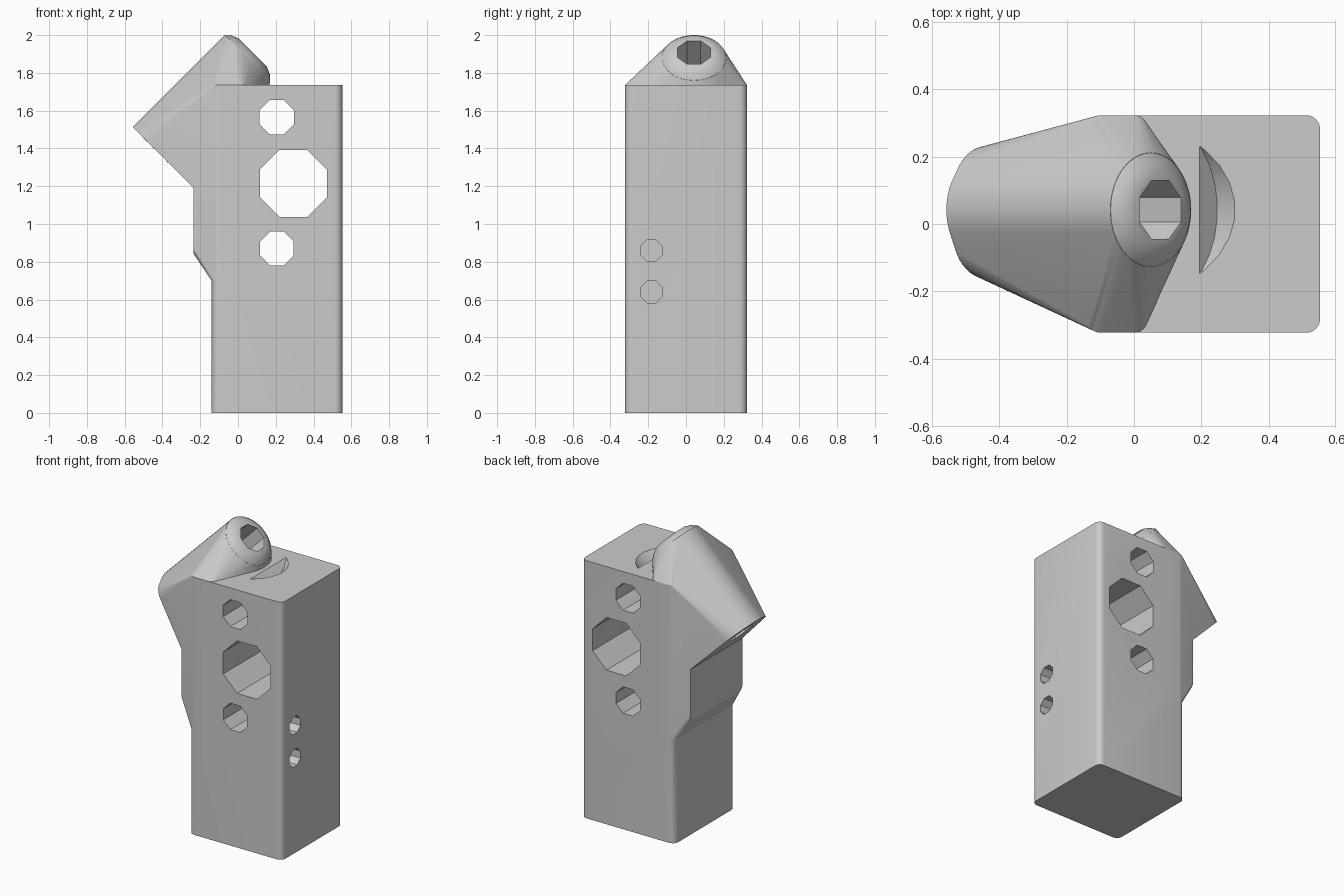
import bpy, bmesh, math
from mathutils import Vector, Matrix

if "Cube" in bpy.data.objects:
    bpy.data.objects.remove(bpy.data.objects["Cube"])

GREY = bpy.data.materials.new("plain_grey")
COLOUR = (0.6, 0.6, 0.6, 1)
GREY.use_nodes = True
GREY.diffuse_color = COLOUR
GREY.node_tree.nodes["Principled BSDF"].inputs["Base Color"].default_value = COLOUR

HALF = 0.323                              # half depth of the body
TOP = 1.735                               # top of the body
SCREW_Y = 0.042
AXIS = Vector((1, 0, 1)).normalized()     # direction of the slanted screw
HEAD = Vector((0.05, SCREW_Y, 1.88))      # centre of the upper barrel end
FOOT = Vector((-0.51, SCREW_Y, 1.32))     # centre of the untrimmed lower end


def ring(center, axis, radius, count, phase=0.0):
    """Points of a regular polygon around an axis."""
    axis = Vector(axis).normalized()
    side = Vector((0, 1, 0)) if abs(axis.y) < 0.5 else Vector((1, 0, 0))
    up = axis.cross(side)
    angles = [2 * math.pi * (i + phase) / count for i in range(count)]
    return [Vector(center) + radius * (math.cos(a) * side + math.sin(a) * up) for a in angles]


def hull(name, points):
    """Convex solid around a set of points."""
    bm = bmesh.new()
    for p in points:
        bm.verts.new(p)
    result = bmesh.ops.convex_hull(bm, input=bm.verts)
    spare = {v for v in result["geom_interior"] + result["geom_unused"]
             if isinstance(v, bmesh.types.BMVert)}
    bmesh.ops.delete(bm, geom=list(spare), context='VERTS')
    bmesh.ops.dissolve_limit(bm, angle_limit=0.002, verts=bm.verts, edges=bm.edges)
    bmesh.ops.recalc_face_normals(bm, faces=bm.faces)
    mesh = bpy.data.meshes.new(name)
    bm.to_mesh(mesh)
    bm.free()
    mesh.materials.append(GREY)
    obj = bpy.data.objects.new(name, mesh)
    bpy.context.collection.objects.link(obj)
    return obj


def rounded_box(x0, x1, z0, z1, r=0.04, steps=6):
    """Points of a box with rounded upright edges."""
    points = []
    for sx, cx in ((-1, x0 + r), (1, x1 - r)):
        for sy in (-1, 1):
            for i in range(steps + 1):
                a = math.pi / 2 * i / steps
                x, y = cx + sx * r * math.cos(a), sy * (HALF - r + r * math.sin(a))
                points += [Vector((x, y, z0)), Vector((x, y, z1))]
    return points


def prism(name, start, end, radius, count=8, phase=0.5):
    """Straight prism between two points."""
    axis = Vector(end) - Vector(start)
    return hull(name, ring(start, axis, radius, count, phase) + ring(end, axis, radius, count, phase))


def octagon_hole(start, end, apothem):
    return prism("hole_cutter", start, end, apothem / math.cos(math.pi / 8))


def combine(obj, other, operation):
    """Apply a boolean and remove the second solid."""
    other.hide_render = True
    mod = obj.modifiers.new("boolean", 'BOOLEAN')
    mod.operation, mod.solver, mod.object = operation, 'EXACT', other
    bpy.context.view_layer.objects.active = obj
    bpy.ops.object.modifier_apply(modifier=mod.name)
    bpy.data.objects.remove(other)


# Main body with the screw head clearance scooped out of its top
body = hull("bracket_body", rounded_box(-0.14, 0.553, 0, TOP))
combine(body, prism("clearance", HEAD, HEAD + AXIS, 0.28, 32), 'DIFFERENCE')

# Slanted screw barrel blended into the body
barrel = hull("screw_barrel", rounded_box(-0.14, 0.04, 0.7, TOP)
              + ring(HEAD, AXIS, 0.17, 48) + ring(FOOT, AXIS, 0.17, 48))

# Trim the barrel square at its lower end and flat against the back
trim_profile = [(-0.235, 0), (-0.235, 1.19), (-1, 1.955), (-1, 0)]
low = [(x, z) for x, z in trim_profile]
trim = hull("trim_cutter", [Vector((x, y, z)) for x, z in low for y in (-1, 1)])
combine(barrel, trim, 'DIFFERENCE')
combine(body, barrel, 'UNION')

# Tapered collar around the screw hole
collar = hull("screw_collar", ring(HEAD - AXIS * 0.05, AXIS, 0.169, 48)
              + ring(HEAD, AXIS, 0.169, 48) + ring(HEAD + AXIS * 0.022, AXIS, 0.145, 48)
              + ring(HEAD + AXIS * 0.04, AXIS, 0.106, 48))
combine(body, collar, 'UNION')

# Slanted screw hole
combine(body, octagon_hole(HEAD - AXIS * 1.2, HEAD + AXIS * 0.3, 0.087), 'DIFFERENCE')

# Cross holes through the body
for x, z, apothem in ((0.206, 1.565, 0.091), (0.293, 1.215, 0.177), (0.206, 0.87, 0.089)):
    combine(body, octagon_hole((x, -1, z), (x, 1, z), apothem), 'DIFFERENCE')

# Blind holes in the side
for z in (0.86, 0.64):
    combine(body, octagon_hole((0.35, -0.183, z), (1, -0.183, z), 0.057), 'DIFFERENCE')

# Smooth the curved faces, keep the corners sharp
bpy.ops.object.select_all(action='DESELECT')
body.select_set(True)
bpy.context.view_layer.objects.active = body
bpy.ops.object.shade_smooth_by_angle(angle=math.radians(25))
